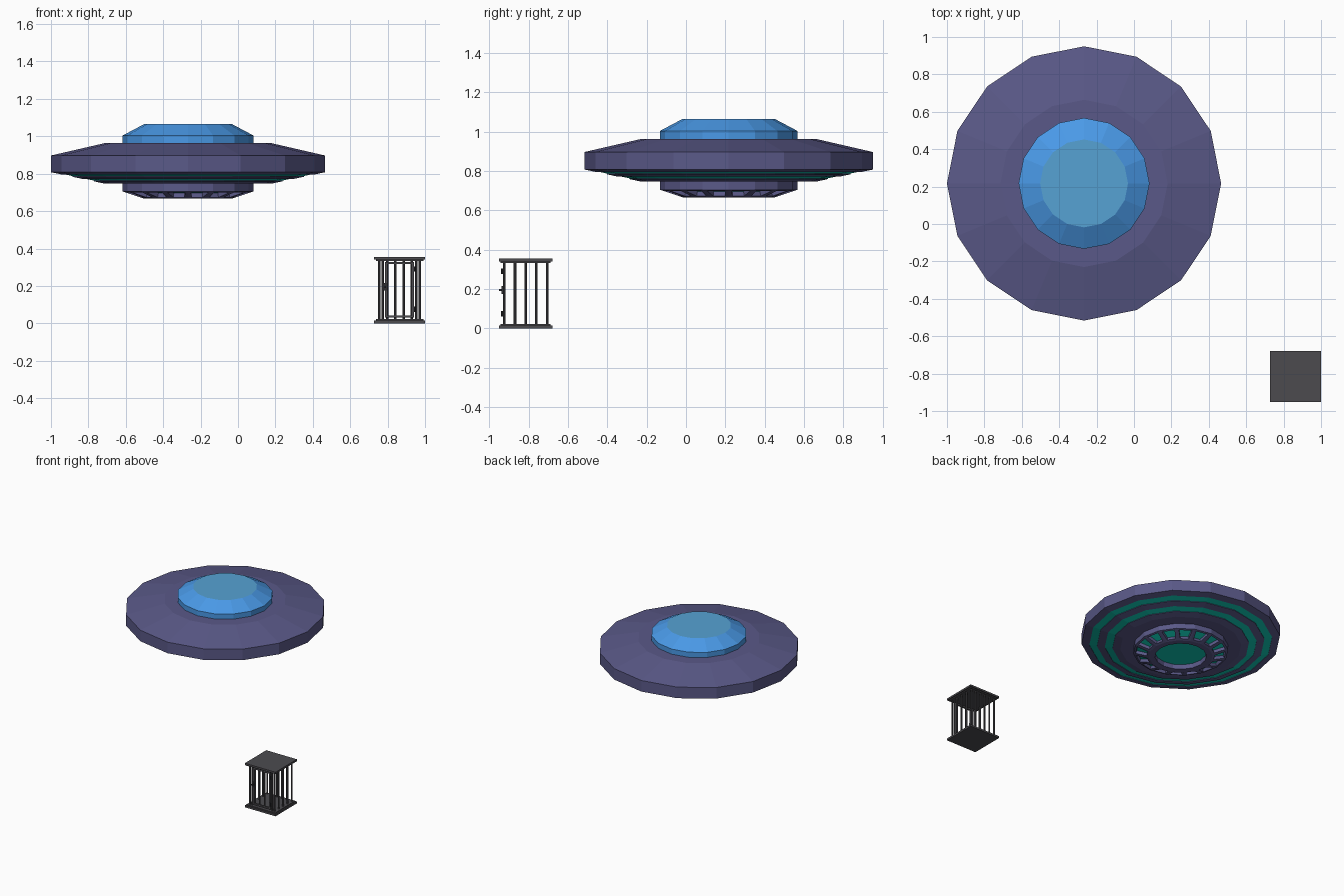
import bpy, bmesh, math
from mathutils import Vector

if "Cube" in bpy.data.objects:
    bpy.data.objects.remove(bpy.data.objects["Cube"])


def material(name, r, g, b):
    lin = [((c / 255 + 0.055) / 1.055) ** 2.4 if c > 10 else c / 255 / 12.92 for c in (r, g, b)]
    m = bpy.data.materials.new(name)
    m.diffuse_color = (*lin, 1)
    m.use_nodes = True
    m.node_tree.nodes["Principled BSDF"].inputs["Base Color"].default_value = m.diffuse_color
    return m


PURPLE = material("hull purple", 90, 89, 136)
GREEN = material("glow green", 14, 198, 178)
BLUE = material("dome blue", 74, 154, 232)
PALE = material("dome top blue", 86, 162, 212)
IRON = material("cage iron", 76, 75, 79)
DARK = material("dark fittings", 46, 46, 50)

SIDES = 16
CENTRE = Vector((-0.267, 0.217, 0))


def finish(name, bm, mats, loc=(0, 0, 0)):
    me = bpy.data.meshes.new(name)
    bm.to_mesh(me)
    bm.free()
    for m in mats:
        me.materials.append(m)
    ob = bpy.data.objects.new(name, me)
    ob.location = loc
    bpy.context.collection.objects.link(ob)
    return ob


def lathe(profile, caps):
    """Revolve (radius, z, material of the strip that follows), capping both ends."""
    bm = bmesh.new()
    rings = []
    for r, z, _ in profile:
        rings.append([bm.verts.new((r * math.cos(2 * math.pi * i / SIDES),
                                    r * math.sin(2 * math.pi * i / SIDES), z)) for i in range(SIDES)])
    strips = []
    for k in range(len(rings) - 1):
        a, b = rings[k], rings[k + 1]
        strip = [bm.faces.new((a[i], b[i], b[(i + 1) % SIDES], a[(i + 1) % SIDES])) for i in range(SIDES)]
        for f in strip:
            f.material_index = profile[k][2]
        strips.append(strip)
    for ring, mat in zip((rings[0], rings[-1]), caps):
        bm.faces.new(ring).material_index = mat
    bmesh.ops.recalc_face_normals(bm, faces=bm.faces)
    bm.normal_update()
    return bm, strips


# saucer hull: rim, underside with two green grooves
def slope(t):
    return 0.733 + (0.447 - 0.733) * t, 0.808 + (0.747 - 0.808) * t


hull = [(0.34, 0.963, 0), (0.447, 0.963, 0), (0.733, 0.897, 0), (0.733, 0.808, 0)]
groove = 0.004
for t in (0.2, 0.6):
    (r0, z0), (r1, z1) = slope(t), slope(t + 0.2)
    hull += [(r0, z0, 0), (r0, z0 + groove, 1), (r1, z1 + groove, 0), (r1, z1, 0)]
hull += [(0.447, 0.747, 0), (0.34, 0.747, 0)]
bm, _ = lathe(hull, (0, 0))
finish("saucer_hull", bm, [PURPLE, GREEN], CENTRE)

# lower hub: ring of recessed windows and a sunken green light
bm, strips = lathe([(0.35, 0.75, 0), (0.35, 0.705, 0), (0.235, 0.667, 0),
                    (0.19, 0.667, 0), (0.19, 0.705, 1)], (0, 1))
windows = strips[1]
bmesh.ops.inset_individual(bm, faces=windows, thickness=0.025)
bmesh.ops.inset_individual(bm, faces=windows, thickness=0.0005, depth=-0.025)
for f in windows:
    f.material_index = 1
finish("lower_hub", bm, [PURPLE, GREEN], CENTRE)

# dome with a paler flat top
bm, _ = lathe([(0.35, 0.96, 0), (0.35, 1.004, 0), (0.235, 1.065, 0)], (0, 1))
finish("dome", bm, [BLUE, PALE], CENTRE)

# ---- cage ----
CX, CY, H = 0.8635, -0.815, 0.355


def box(name, lo, hi, mat):
    bm = bmesh.new()
    bmesh.ops.create_cube(bm, size=1)
    lo, hi = Vector(lo), Vector(hi)
    for v in bm.verts:
        v.co = (lo + hi) / 2 + Vector(a * b for a, b in zip(v.co, hi - lo))
    return finish(name, bm, [mat])


def bar(name, x, y, z0, z1, r=0.0065, mat=IRON):
    bm = bmesh.new()
    bmesh.ops.create_cone(bm, cap_ends=True, segments=8, radius1=r, radius2=r, depth=z1 - z0)
    return finish(name, bm, [mat], (x, y, (z0 + z1) / 2))


# floor and roof, each a plate with a smaller step
for name, z0, z1, h in (("cage_floor", 0, 0.015, 0.1365), ("floor_step", 0.015, 0.022, 0.127),
                        ("roof_step", 0.333, 0.34, 0.127), ("cage_roof", 0.34, H, 0.1365)):
    box(name, (CX - h, CY - h, z0), (CX + h, CY + h, z1), IRON)

# side bars, back bars, front posts
E = 0.109
for side in (-1, 1):
    for i in range(5):
        bar("side_bar", CX + side * E, CY - E + i * E / 2, 0.02, 0.336)
    bar("door_post", CX + side * 0.089, CY - E, 0.02, 0.336)
for i in range(1, 5):
    bar("back_bar", CX - E + i * 2 * E / 5, CY + E, 0.02, 0.336)

# door: frame and two bars
D, DY, T = 0.077, CY - E, 0.007
for s in (-1, 1):
    x = CX + s * (D - T)
    box("door_stile", (x - T, DY - T, 0.03), (x + T, DY + T, 0.328), IRON)
    bar("door_bar", CX + s * E / 5, DY, 0.035, 0.322)
for z in (0.03, 0.316):
    box("door_rail", (CX - D, DY - T, z), (CX + D, DY + T, z + 0.012), IRON)

# hinges on the right, latch on the left
for z in (0.075, 0.29):
    bar("hinge", CX + D + 0.004, DY - 0.009, z - 0.014, z + 0.014, 0.007, DARK)
box("latch_plate", (CX - D - 0.008, DY - 0.013, 0.175), (CX - D + 0.014, DY - 0.006, 0.215), DARK)
box("latch_handle", (CX - D - 0.004, DY - 0.026, 0.19), (CX - D + 0.006, DY - 0.012, 0.2), DARK)
